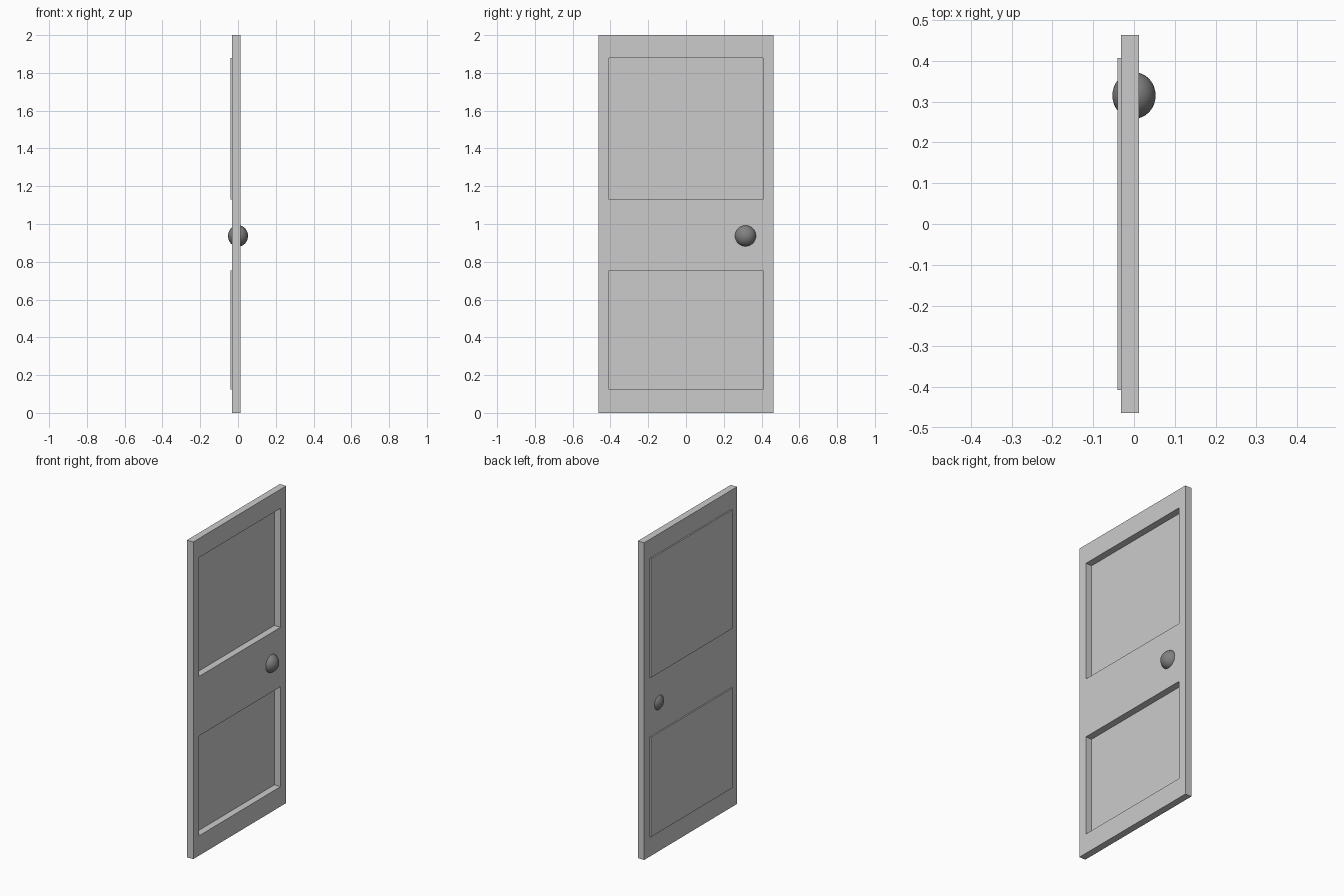
import bpy, math

if "Cube" in bpy.data.objects:
    bpy.data.objects.remove(bpy.data.objects["Cube"])


def material(name, v):
    m = bpy.data.materials.new(name)
    m.diffuse_color = (v, v, v, 1)
    m.use_nodes = True
    m.node_tree.nodes["Principled BSDF"].inputs["Base Color"].default_value = m.diffuse_color
    return m


door_grey = material("light grey", 0.6)
knob_grey = material("dark grey", 0.22)


def box(name, lo, hi):
    bpy.ops.mesh.primitive_cube_add(
        size=1, location=[(a + b) / 2 for a, b in zip(lo, hi)])
    ob = bpy.context.object
    ob.name = name
    ob.scale = [b - a for a, b in zip(lo, hi)]
    bpy.ops.object.transform_apply(location=False, rotation=False, scale=True)
    ob.data.materials.append(door_grey)
    return ob


X0, X1 = -0.032, 0.012       # slab faces
W, PW = 0.463, 0.407         # half widths of door and panels
PANELS = {"lower": (0.125, 0.755), "upper": (1.13, 1.88)}

# door slab with two openings
door = box("door_frame", (X0, -W, 0), (X1, W, 2))
for name, (z0, z1) in PANELS.items():
    cutter = box(name + "_cutter", (-0.1, -PW, z0), (0.1, PW, z1))
    mod = door.modifiers.new("opening", 'BOOLEAN')
    mod.object = cutter
    mod.solver = 'EXACT'
    bpy.context.view_layer.objects.active = door
    bpy.ops.object.modifier_apply(modifier=mod.name)
    bpy.data.objects.remove(cutter)

# thin panels closing the openings, slightly proud of the rear face
for name, (z0, z1) in PANELS.items():
    box(name + "_panel", (-0.04, -PW, z0), (-0.031, PW, z1))

# flattened knob passing through the door
bpy.ops.mesh.primitive_uv_sphere_add(
    segments=32, ring_count=16, radius=1, location=(0, 0.315, 0.937),
    rotation=(0, math.pi / 2, 0))
knob = bpy.context.object
knob.name = "door_knob"
knob.scale = (0.057, 0.057, 0.053)
knob.data.materials.append(knob_grey)
bpy.ops.object.shade_smooth()
